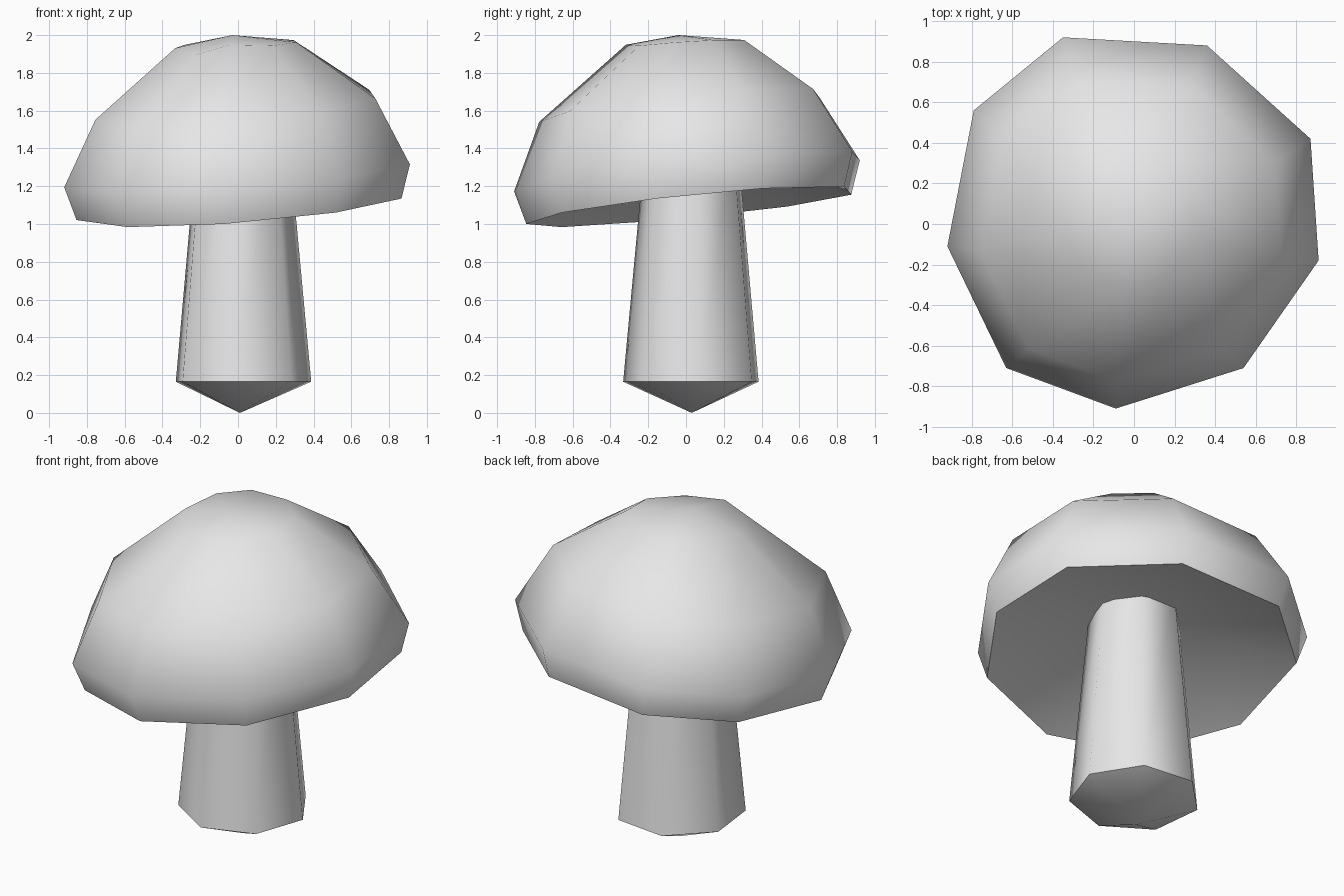
import bpy
import bmesh
import math

cube = bpy.data.objects.get("Cube")
if cube:
    bpy.data.objects.remove(cube, do_unlink=True)

# Single plain grey
grey = bpy.data.materials.new("plain grey")
grey.use_nodes = True
colour = (0.8, 0.8, 0.8, 1)
grey.diffuse_color = colour
grey.node_tree.nodes["Principled BSDF"].inputs["Base Color"].default_value = colour


def build(name, rings, bottom, top):
    """Join rings of points, listed bottom to top, and close both ends with fans."""
    bm = bmesh.new()
    loops = [[bm.verts.new(p) for p in ring] for ring in rings]
    low, high = bm.verts.new(bottom), bm.verts.new(top)
    n = len(loops[0])
    for i in range(n):
        j = (i + 1) % n
        bm.faces.new((low, loops[0][j], loops[0][i]))
        bm.faces.new((high, loops[-1][i], loops[-1][j]))
        for a, b in zip(loops, loops[1:]):
            bm.faces.new((a[i], a[j], b[j], b[i]))
    bmesh.ops.recalc_face_normals(bm, faces=bm.faces)
    mesh = bpy.data.meshes.new(name)
    bm.to_mesh(mesh)
    bm.free()
    mesh.materials.append(grey)
    obj = bpy.data.objects.new(name, mesh)
    bpy.context.collection.objects.link(obj)
    bpy.ops.object.select_all(action="DESELECT")
    obj.select_set(True)
    bpy.context.view_layer.objects.active = obj
    bpy.ops.object.shade_smooth_by_angle(angle=math.radians(60))
    return obj


# Cap: an uneven nine-sided outline, repeated at several tilted levels
outline = [(0.91, -0.18), (0.87, 0.42), (0.36, 0.88), (-0.35, 0.92), (-0.79, 0.56),
           (-0.92, -0.11), (-0.63, -0.71), (-0.09, -0.91), (0.54, -0.71)]


def cap_ring(scale, dx, dy, z, slope_x, slope_y):
    ring = []
    for px, py in outline:
        x, y = px * scale + dx, py * scale + dy
        ring.append([x, y, z + slope_x * x + slope_y * y])
    return ring


cap_rings = [
    cap_ring(0.94, 0.01, 0.01, 1.09, 0.07, 0.1),
    cap_ring(1, 0, 0, 1.27, 0.07, 0.1),
    cap_ring(0.81, -0.01, -0.04, 1.625, 0.08, 0.1),
    cap_ring(0.35, -0.01, 0, 1.95, 0.05, 0.06),
]
# Slight dent beside a raised point near the crown
cap_rings[-1][6][2] -= 0.03
cap_rings[-1][7][2] += 0.02
build("cap", cap_rings, (0, 0, 1.38), (-0.03, -0.04, 2))


# Stem: tapered seven-sided column with a pointed foot
def stem_ring(radius, z):
    turns = [math.radians(-45) + math.tau * i / 7 for i in range(7)]
    return [(0.02 + radius * math.cos(t), 0.035 + radius * math.sin(t), z) for t in turns]


build("stem", [stem_ring(0.37, 0.165), stem_ring(0.25, 1.45)],
      (0.01, 0.03, 0), (0.02, 0.035, 1.5))
